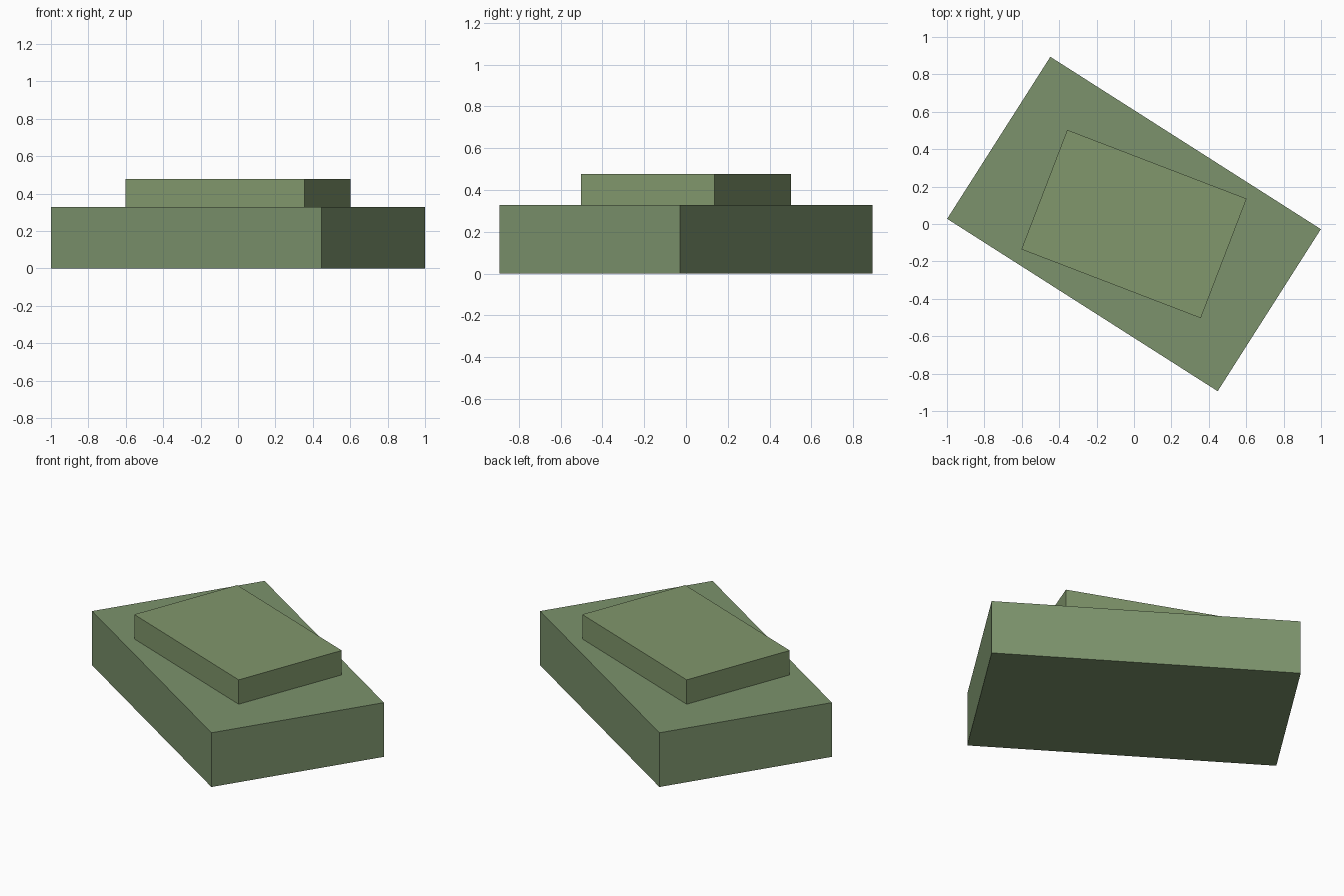
import bpy
import math

if "Cube" in bpy.data.objects:
    bpy.data.objects.remove(bpy.data.objects["Cube"])


def slab(name, length, width, z0, z1, angle, color):
    bpy.ops.mesh.primitive_cube_add(size=1, location=(0, 0, (z0 + z1) / 2),
                                    rotation=(0, 0, math.radians(angle)))
    ob = bpy.context.object
    ob.name = name
    ob.scale = (length, width, z1 - z0)
    bpy.ops.object.transform_apply(location=False, rotation=False, scale=True)
    mat = bpy.data.materials.new(name + "_green")
    mat.diffuse_color = color
    mat.use_nodes = True
    mat.node_tree.nodes["Principled BSDF"].inputs["Base Color"].default_value = mat.diffuse_color
    ob.data.materials.append(mat)
    return ob


# Wide lower block
slab("lower_slab", 1.715, 1.027, 0.0, 0.329, -32.5, (0.20, 0.29, 0.15, 1))
# Smaller block resting on top, turned slightly
slab("upper_slab", 1.027, 0.684, 0.329, 0.477, -21.0, (0.22, 0.31, 0.15, 1))
